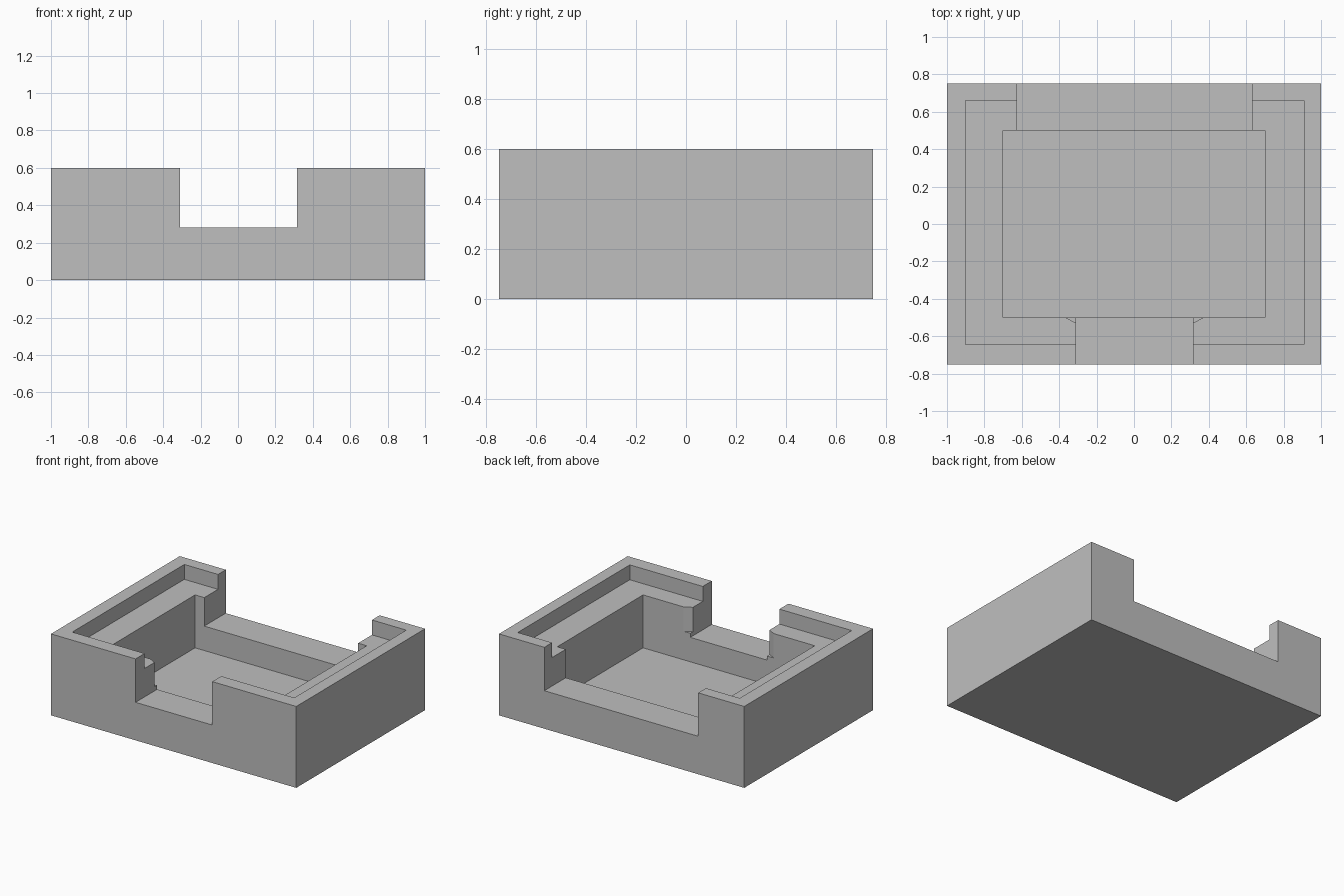
import bpy
import bmesh

default = bpy.data.objects.get("Cube")
if default:
    bpy.data.objects.remove(default, do_unlink=True)

grey = bpy.data.materials.new("plain grey")
grey.use_nodes = True
colour = (0.52, 0.52, 0.52, 1)
grey.diffuse_color = colour
grey.node_tree.nodes["Principled BSDF"].inputs["Base Color"].default_value = colour


def prism(name, outline, low, high):
    """Upright solid with the given plan outline."""
    bm = bmesh.new()
    face = bm.faces.new([bm.verts.new((x, y, low)) for x, y in outline])
    new = bmesh.ops.extrude_face_region(bm, geom=[face])["geom"]
    top = [v for v in new if isinstance(v, bmesh.types.BMVert)]
    bmesh.ops.translate(bm, verts=top, vec=(0, 0, high - low))
    bmesh.ops.recalc_face_normals(bm, faces=bm.faces)
    mesh = bpy.data.meshes.new(name)
    bm.to_mesh(mesh)
    bm.free()
    mesh.materials.append(grey)
    obj = bpy.data.objects.new(name, mesh)
    bpy.context.collection.objects.link(obj)
    return obj


def block(name, x0, x1, y0, y1, low, high):
    return prism(name, [(x0, y0), (x1, y0), (x1, y1), (x0, y1)], low, high)


tray = block("tray", -1, 1, -0.75, 0.75, 0, 0.6)

# Recessed lid ledge, deep pocket, and the openings through both long walls
cutters = [
    block("ledge_cutter", -0.9, 0.91, -0.645, 0.66, 0.49, 0.8),
    block("pocket_cutter", -0.7, 0.7, -0.5, 0.5, 0.1, 0.8),
    block("front_opening_cutter", -0.31, 0.315, -0.9, -0.4, 0.28, 0.8),
    block("back_opening_cutter", -0.625, 0.63, 0.4, 0.9, 0.28, 0.8),
]

# Small chamfers where the front opening meets the pocket
for side, edge in ((-1, 0.31), (1, 0.315)):
    plan = [(edge + 0.055, -0.5), (edge, -0.53), (0.2, -0.53),
            (0.2, -0.4), (edge + 0.055, -0.4)]
    cutters.append(prism("chamfer_cutter", [(side * x, y) for x, y in plan],
                         0.31, 0.55))

# Carve the tray
bpy.context.view_layer.objects.active = tray
for cutter in cutters:
    cutter.hide_render = True
    cut = tray.modifiers.new(cutter.name, "BOOLEAN")
    cut.operation = "DIFFERENCE"
    cut.solver = "EXACT"
    cut.object = cutter
    bpy.ops.object.modifier_apply(modifier=cut.name)
    bpy.data.objects.remove(cutter, do_unlink=True)
